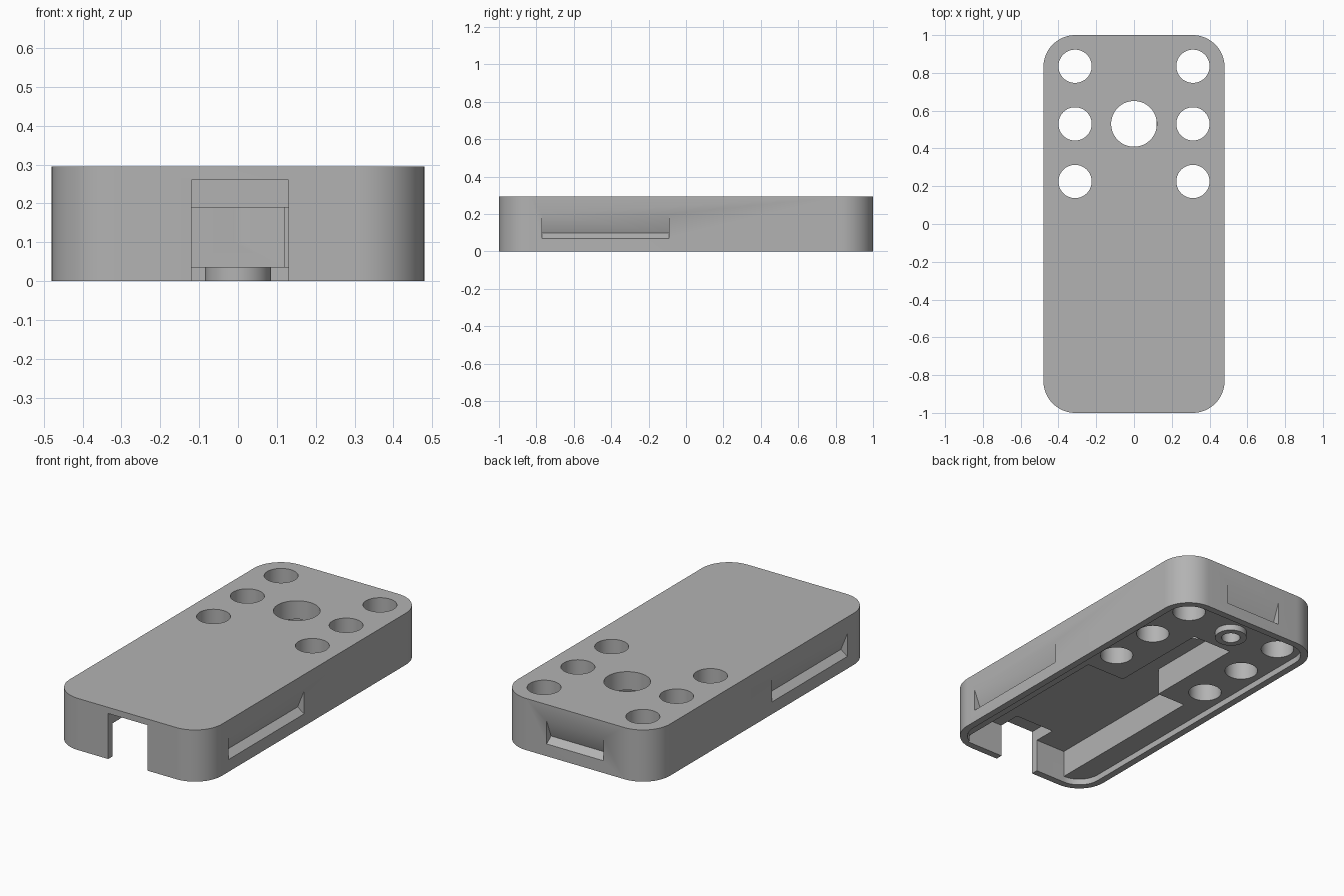
import bpy, bmesh, math

if "Cube" in bpy.data.objects:
    bpy.data.objects.remove(bpy.data.objects["Cube"], do_unlink=True)

grey = bpy.data.materials.new("plain grey")
grey.use_nodes = True
colour = (0.45, 0.45, 0.45, 1)
grey.diffuse_color = colour
grey.node_tree.nodes["Principled BSDF"].inputs["Base Color"].default_value = colour


def extrude(name, points, move):
    """Solid made by sweeping a closed outline along a vector."""
    bm = bmesh.new()
    face = bm.faces.new([bm.verts.new(p) for p in points])
    res = bmesh.ops.extrude_face_region(bm, geom=[face])
    verts = [g for g in res["geom"] if isinstance(g, bmesh.types.BMVert)]
    bmesh.ops.translate(bm, verts=verts, vec=move)
    bmesh.ops.recalc_face_normals(bm, faces=bm.faces)
    mesh = bpy.data.meshes.new(name)
    bm.to_mesh(mesh)
    bm.free()
    mesh.materials.append(grey)
    obj = bpy.data.objects.new(name, mesh)
    bpy.context.collection.objects.link(obj)
    return obj


def box(name, x0, x1, y0, y1, z0, z1):
    return extrude(name, [(x0, y0, z0), (x1, y0, z0), (x1, y1, z0), (x0, y1, z0)],
                   (0, 0, z1 - z0))


def cylinder(name, x, y, r, z0, z1, n=64):
    ring = [(x + r * math.cos(t * math.tau / n), y + r * math.sin(t * math.tau / n), z0)
            for t in range(n)]
    return extrude(name, ring, (0, 0, z1 - z0))


def rounded_slab(name, hx, hy, r, z0, z1, n=16):
    pts = []
    for q, (sx, sy) in enumerate([(1, 1), (-1, 1), (-1, -1), (1, -1)]):
        for i in range(n + 1):
            a = (q + i / n) * math.pi / 2
            pts.append((sx * (hx - r) + r * math.cos(a), sy * (hy - r) + r * math.sin(a), z0))
    return extrude(name, pts, (0, 0, z1 - z0))


def combine(target, tool, operation="DIFFERENCE"):
    """Apply a boolean and discard the tool."""
    mod = target.modifiers.new("boolean", "BOOLEAN")
    mod.operation = operation
    mod.solver = "EXACT"
    mod.object = tool
    bpy.context.view_layer.update()
    mesh = bpy.data.meshes.new_from_object(
        target.evaluated_get(bpy.context.evaluated_depsgraph_get()))
    target.modifiers.clear()
    target.data = mesh
    bpy.data.objects.remove(tool, do_unlink=True)


# Rounded outer shell with a shallow recess inside the bottom rim
HX, HY, TOP, FLOOR = 0.48, 1.0, 0.295, 0.035
CEILING = 0.19
case = rounded_slab("remote_case", HX, HY, 0.17, 0, TOP)
combine(case, rounded_slab("rim_recess", HX - 0.04, HY - 0.04, 0.13, -0.1, FLOOR))

# Round boss with a blind screw hole
combine(case, cylinder("boss", 0, 0.815, 0.085, 0, 0.06), "UNION")
combine(case, cylinder("boss_hole", 0, 0.815, 0.05, -0.1, 0.16))

# Stepped pocket in the underside
pocket = [(-0.31, -0.96), (0.365, -0.96), (0.365, 0.05), (0.12, 0.05),
          (0.12, 0.65), (-0.13, 0.65), (-0.13, 0.05), (-0.31, 0.05)]
combine(case, extrude("pocket", [(x, y, -0.1) for x, y in pocket], (0, 0, CEILING + 0.1)))

# Connector notch through the front wall
combine(case, box("notch", -0.12, 0.13, -1.1, -0.83, -0.1, 0.26))

# Button holes in two columns and one large hole
for x in (-0.312, 0.312):
    for y in (0.225, 0.53, 0.835):
        combine(case, cylinder("button_hole", x, y, 0.088, -0.1, 0.5))
combine(case, cylinder("large_hole", 0, 0.53, 0.121, 0.1, 0.5))

# Wedge-shaped grip slots on both sides and the back
wedge = [(0, 0.07), (-0.04, 0.10), (0, 0.20), (0.05, 0.20), (0.05, 0.07)]
for s in (-1, 1):
    combine(case, extrude("side_slot", [(s * (HX + d), -0.77, z) for d, z in wedge],
                          (0, 0.68, 0)))
combine(case, extrude("back_slot", [(-0.18, HY + d, z) for d, z in wedge], (0.36, 0, 0)))

# Smooth curves, sharp edges
bpy.ops.object.select_all(action="DESELECT")
case.select_set(True)
bpy.context.view_layer.objects.active = case
bpy.ops.object.shade_smooth_by_angle(angle=math.radians(30))
